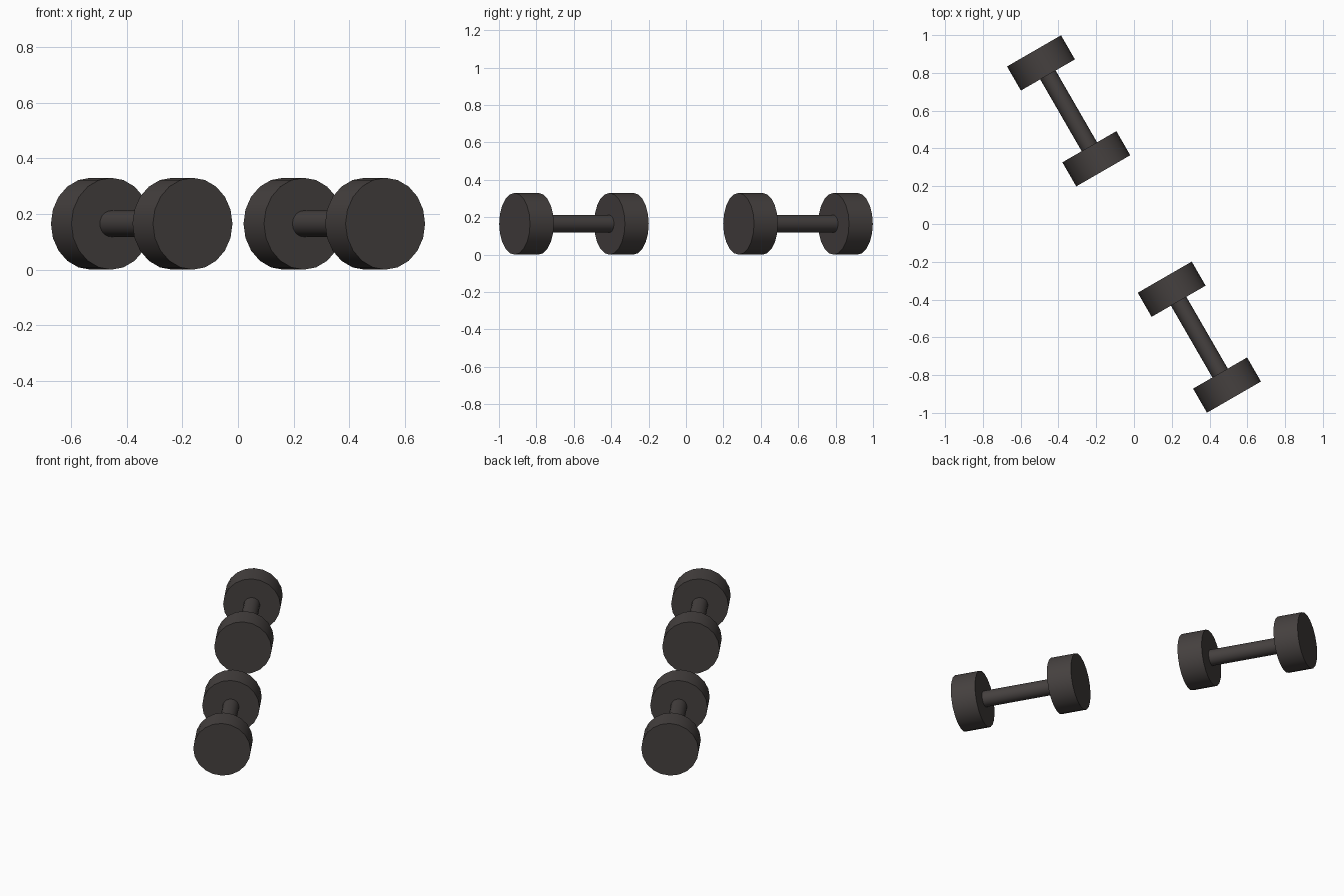
import bpy
import math
from mathutils import Vector

cube = bpy.data.objects.get("Cube")
if cube:
    bpy.data.objects.remove(cube, do_unlink=True)

# Dark cast iron
iron = bpy.data.materials.new("dark_iron")
iron.use_nodes = True
colour = (0.06, 0.052, 0.05, 1)
iron.diffuse_color = colour
iron.node_tree.nodes["Principled BSDF"].inputs["Base Color"].default_value = colour

RADIUS, GRIP_RADIUS = 0.165, 0.047
LENGTH, HEAD = 0.733, 0.147
SIDES = 20
TURN = math.radians(30)
AXIS = Vector((-math.sin(TURN), math.cos(TURN), 0))


def bar(name, centre, radius, depth):
    """Cylinder lying along the dumbbell axis."""
    bpy.ops.mesh.primitive_cylinder_add(
        vertices=SIDES, radius=radius, depth=depth, location=centre,
        rotation=(math.pi / 2, 0, TURN))
    obj = bpy.context.object
    obj.name = name
    obj.data.materials.append(iron)
    bpy.ops.object.shade_smooth_by_angle(angle=math.radians(35))


# Two parallel dumbbells, each a grip between two heads
for label, side in (("front", 1), ("back", -1)):
    centre = Vector((0.346 * side, -0.599 * side, RADIUS))
    offset = AXIS * (LENGTH - HEAD) / 2
    bar(label + "_dumbbell_grip", centre, GRIP_RADIUS, LENGTH - 2 * HEAD + 0.02)
    bar(label + "_dumbbell_front_head", centre - offset, RADIUS, HEAD)
    bar(label + "_dumbbell_back_head", centre + offset, RADIUS, HEAD)
